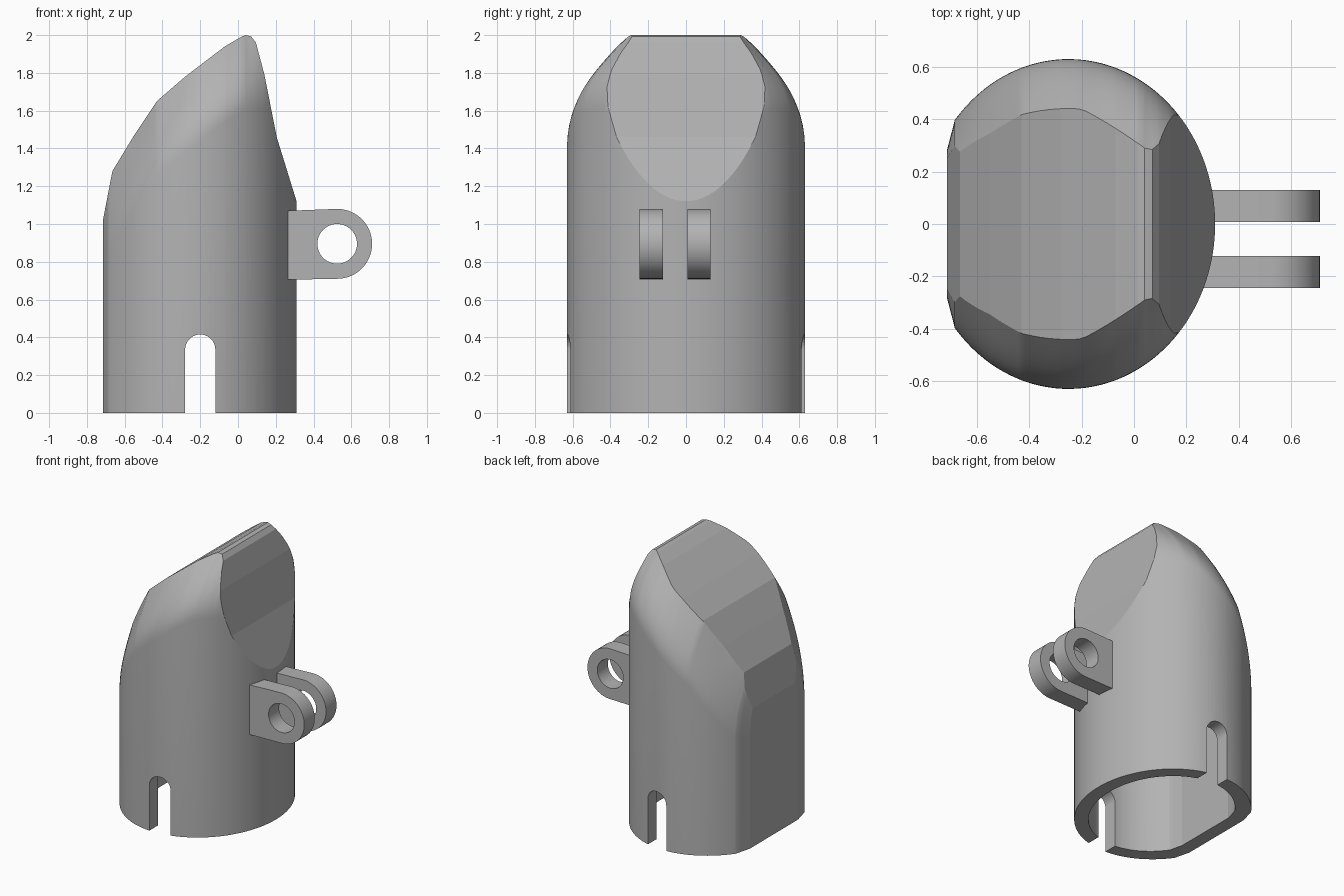
import bpy, bmesh, math

cube = bpy.data.objects.get("Cube")
if cube:
    bpy.data.objects.remove(cube, do_unlink=True)

grey = bpy.data.materials.new("plain_grey")
grey.use_nodes = True
grey.diffuse_color = (0.45, 0.45, 0.45, 1)
grey.node_tree.nodes["Principled BSDF"].inputs["Base Color"].default_value = (0.45, 0.45, 0.45, 1)

CX, RX, RY, FLAT = -0.25, 0.56, 0.63, -0.715
# silhouette of the slanted top, and the slope line the shoulders follow
TOP = [(-0.715, 1.02), (-0.665, 1.28), (-0.55, 1.47), (-0.43, 1.65), (-0.28, 1.78), (-0.07, 1.94),
       (0.015, 1.99), (0.04, 2.0), (0.07, 1.993), (0.095, 1.96), (0.14, 1.79), (0.205, 1.46), (0.31, 1.12)]
SLOPE = [(-0.715, 1.2), (-0.55, 1.47), (-0.43, 1.65), (-0.28, 1.78), (-0.07, 1.94), (0.03, 2.0), (0.31, 2.03)]
NARROW = [(-0.715, 0.65), (-0.55, 0.65), (-0.43, 0.7), (-0.2, 0.7), (0.05, 0.53), (0.31, 0.53)]


def interp(pts, x):
    for (x0, y0), (x1, y1) in zip(pts, pts[1:]):
        if x <= x1:
            return y0 + (y1 - y0) * (x - x0) / (x1 - x0)
    return pts[-1][1]


def finish(bm, name):
    bmesh.ops.recalc_face_normals(bm, faces=bm.faces)
    mesh = bpy.data.meshes.new(name)
    bm.to_mesh(mesh)
    bm.free()
    mesh.materials.append(grey)
    ob = bpy.data.objects.new(name, mesh)
    bpy.context.collection.objects.link(ob)
    return ob


def half_width(x):
    ellipse = RY * math.sqrt(max(0, 1 - ((x - CX) / RX) ** 2))
    return ellipse * (1 - 0.2 * max(0, 1 - (x - FLAT) / 0.03))   # softened flat corner


def hood_section(x, levels=12):
    """Cross-section at x: straight wall, rounded shoulder, flat top."""
    top, slope, narrow = interp(TOP, x), interp(SLOPE, x), interp(NARROW, x)
    low = min(slope - 0.4, top - 0.05)
    side = [(half_width(x), 0)]
    for i in range(levels + 1):
        z = low + (top - low) * i / levels
        depth = min(1, max(0, (slope - z) / 0.4))
        side.append((half_width(x) * (narrow + (1 - narrow) * math.sin(math.pi / 2 * depth)), z))
    return side + [(-y, z) for y, z in reversed(side)]


def hood_solid(name):
    start = math.acos((FLAT - CX) / RX)
    end = math.radians(2)
    xs = {round(CX + RX * math.cos(start + (end - start) * i / 48), 4) for i in range(49)}
    xs |= {p[0] for p in TOP[:-1]} | {-0.705, -0.695, -0.685}
    bm = bmesh.new()
    loops = [[bm.verts.new((x, y, z)) for y, z in hood_section(x)] for x in sorted(xs)]
    n = len(loops[0])
    for a, b in zip(loops, loops[1:]):
        for i in range(n):
            j = (i + 1) % n
            face = bm.faces.new((a[i], a[j], b[j], b[i]))
            face.smooth = i not in (n // 2 - 1, n - 1)
    bm.faces.new(loops[0])
    bm.faces.new(loops[-1])
    return finish(bm, name)


def prism(name, outline, y0, y1):
    """Extrude an x-z outline along y."""
    bm = bmesh.new()
    face = bm.faces.new([bm.verts.new((x, y0, z)) for x, z in outline])
    new = bmesh.ops.extrude_face_region(bm, geom=[face])["geom"]
    bmesh.ops.translate(bm, vec=(0, y1 - y0, 0), verts=[v for v in new if isinstance(v, bmesh.types.BMVert)])
    return finish(bm, name)


def arc(cx, cz, r, a0, a1, n):
    return [(cx + r * math.cos(math.radians(a0 + (a1 - a0) * i / n)),
             cz + r * math.sin(math.radians(a0 + (a1 - a0) * i / n))) for i in range(n + 1)]


def cut(ob, cutter):
    cutter.hide_render = True
    mod = ob.modifiers.new("cut", "BOOLEAN")
    mod.operation, mod.solver, mod.object = "DIFFERENCE", "EXACT", cutter
    bpy.context.view_layer.objects.active = ob
    bpy.ops.object.modifier_apply(modifier=mod.name)
    bpy.data.objects.remove(cutter, do_unlink=True)


# hollow hood
hood = hood_solid("hood")
cavity = hood_solid("cavity")
for v in cavity.data.vertices:
    v.co.x = -0.2025 + (v.co.x + 0.2025) * 0.81
    v.co.y *= 0.845
    v.co.z = v.co.z * 0.97 - 0.05
cut(hood, cavity)

# round-topped slots through front and back walls
cut(hood, prism("slot", [(-0.12, -0.1)] + arc(-0.2, 0.335, 0.08, 0, 180, 20) + [(-0.28, -0.1)], -1, 1))

# pair of hinge lugs with pin holes
for name, y0 in (("front_lug", -0.245), ("back_lug", 0.008)):
    lug = prism(name, [(0.265, 0.705)] + arc(0.525, 0.895, 0.185, -90, 90, 32) + [(0.265, 1.07)], y0, y0 + 0.122)
    cut(lug, prism("pin_hole", arc(0.525, 0.895, 0.105, 0, 352.5, 47), -1, 1))
    bpy.ops.object.select_all(action="DESELECT")
    lug.select_set(True)
    bpy.context.view_layer.objects.active = lug
    bpy.ops.object.shade_smooth_by_angle(angle=math.radians(30))
